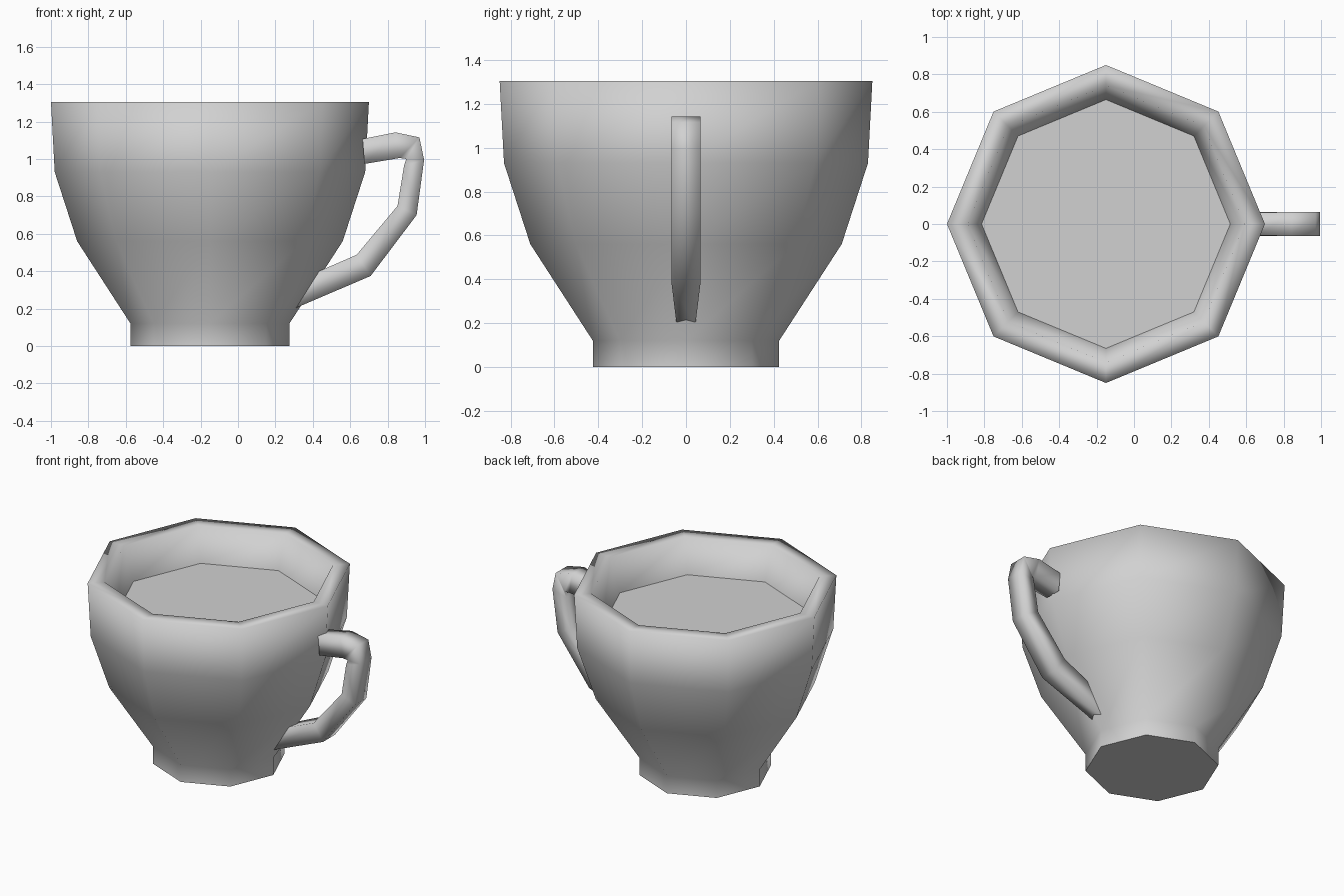
import bpy, bmesh
from math import radians, sin, cos, tau

if "Cube" in bpy.data.objects:
    bpy.data.objects.remove(bpy.data.objects["Cube"], do_unlink=True)

GREY = (0.64, 0.64, 0.64, 1)
grey = bpy.data.materials.new("plain_grey")
grey.use_nodes = True
grey.diffuse_color = GREY
grey.node_tree.nodes["Principled BSDF"].inputs["Base Color"].default_value = GREY

CENTRE_X = -0.15
SIDES = 8


def octagon(radius, z):
    """Ring of the cup, with a corner on each axis."""
    return [(CENTRE_X + radius * cos(tau * i / SIDES),
             radius * sin(tau * i / SIDES), z) for i in range(SIDES)]


def loft(name, rings, cap_start=True, cap_end=True, crease=180):
    """Join rings with smooth sides; caps are flat with sharp rims."""
    bm = bmesh.new()
    loops = [[bm.verts.new(co) for co in ring] for ring in rings]
    for a, b in zip(loops, loops[1:]):
        for i in range(len(a)):
            j = (i + 1) % len(a)
            bm.faces.new((a[i], a[j], b[j], b[i])).smooth = True
    caps = []
    if cap_start:
        caps.append(bm.faces.new(loops[0][::-1]))
    if cap_end:
        caps.append(bm.faces.new(loops[-1]))
    for edge in bm.edges:
        if len(edge.link_faces) == 2 and edge.calc_face_angle() > radians(crease):
            edge.smooth = False
    for cap in caps:
        for edge in cap.edges:
            edge.smooth = False
    if len(rings) > 1:
        bmesh.ops.recalc_face_normals(bm, faces=bm.faces[:])
    mesh = bpy.data.meshes.new(name)
    bm.to_mesh(mesh)
    bm.free()
    mesh.materials.append(grey)
    obj = bpy.data.objects.new(name, mesh)
    bpy.context.collection.objects.link(obj)
    return obj


# Cup: foot, flared wall, flat rim and inner wall, closed at the drink level
DRINK_RADIUS, DRINK_Z = 0.665, 1.07
cup_profile = [(0.425, 0), (0.425, 0.12), (0.71, 0.56), (0.83, 0.93),
               (0.85, 1.305), (0.74, 1.305), (DRINK_RADIUS, DRINK_Z)]
loft("cup_body", [octagon(r, z) for r, z in cup_profile], crease=80)

# Drink: a flat sheet just above the closed inside
loft("drink_surface", [octagon(DRINK_RADIUS, DRINK_Z + 0.002)], cap_start=False)

# Handle: square bar, given by its outer and inner (x, z) and half width
handle_profile = [
    ((0.666, 1.107), (0.676, 0.973), 0.06),
    ((0.842, 1.142), (0.865, 1.005), 0.065),
    ((0.97, 1.115), (0.90, 1.0), 0.065),
    ((0.995, 0.995), (0.888, 0.965), 0.065),
    ((0.955, 0.70), (0.853, 0.749), 0.065),
    ((0.709, 0.374), (0.634, 0.487), 0.065),
    ((0.29, 0.195), (0.25, 0.32), 0.043),
]
loft("handle", [[(ox, -w, oz), (ox, w, oz), (ix, w, iz), (ix, -w, iz)]
                for (ox, oz), (ix, iz), w in handle_profile])
